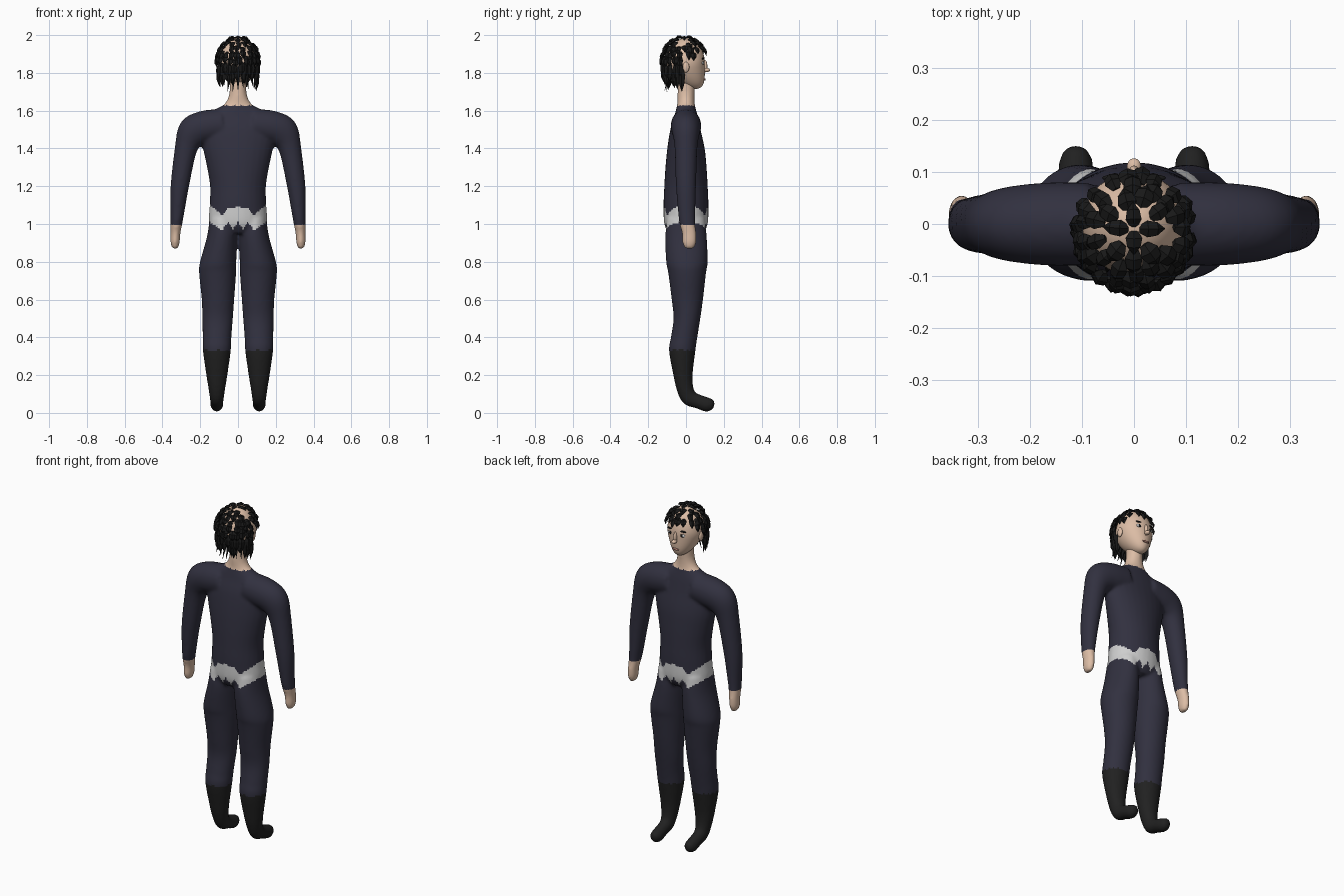
import bpy, bmesh, math, random
from mathutils import Vector

if "Cube" in bpy.data.objects:
    bpy.data.objects.remove(bpy.data.objects["Cube"])

random.seed(4)


def material(name, rgb):
    m = bpy.data.materials.new(name)
    m.diffuse_color = (*rgb, 1)
    m.use_nodes = True
    m.node_tree.nodes["Principled BSDF"].inputs["Base Color"].default_value = m.diffuse_color
    return m


NAVY = material("navy suit", (0.031, 0.030, 0.050))
BOOT = material("boot black", (0.015, 0.015, 0.015))
BELT = material("belt grey", (0.62, 0.62, 0.62))
SKIN = material("skin", (0.72, 0.51, 0.38))
HAIR = material("hair black", (0.009, 0.009, 0.009))
WHITE = material("eye white", (0.75, 0.75, 0.75))
LIP = material("lip", (0.40, 0.20, 0.16))


def finish(bm, name, mats):
    bmesh.ops.recalc_face_normals(bm, faces=bm.faces)
    me = bpy.data.meshes.new(name)
    bm.to_mesh(me)
    bm.free()
    for m in mats:
        me.materials.append(m)
    ob = bpy.data.objects.new(name, me)
    bpy.context.collection.objects.link(ob)
    return ob


def spline(rows, steps=5):
    """Smooth curve through the rows of section values."""
    out = []
    for i in range(len(rows) - 1):
        p0, p1, p2, p3 = (rows[min(max(k, 0), len(rows) - 1)] for k in range(i - 1, i + 3))
        for s in range(steps):
            t = s / steps
            out.append([0.5 * (2 * b + (c - a) * t + (2 * a - 5 * b + 4 * c - d) * t * t
                               + (3 * b - a - 3 * c + d) * t ** 3)
                        for a, b, c, d in zip(p0, p1, p2, p3)])
    return out + [rows[-1]]


def loft(bm, rows, mirror=1, n=28):
    """Closed tube of ellipses: x, y, z, radius 1, radius 2, tilt forward, tilt sideways."""
    rings = []
    for x, y, z, r1, r2, a, b in spline([list(r) + [0] * (7 - len(r)) for r in rows]):
        a, b = math.radians(a), math.radians(b)
        u = Vector((math.cos(b), 0, math.sin(b))) * r1
        v = Vector((0, math.cos(a), math.sin(a))) * r2
        ring = []
        for k in range(n):
            p = Vector((x, y, z)) + u * math.cos(math.tau * k / n) + v * math.sin(math.tau * k / n)
            ring.append(bm.verts.new((p.x * mirror, p.y, p.z)))
        rings.append(ring)
    faces = [bm.faces.new(rings[0]), bm.faces.new(rings[-1])]
    for lo, hi in zip(rings, rings[1:]):
        for k in range(n):
            faces.append(bm.faces.new((lo[k], lo[k - 1], hi[k - 1], hi[k])))
    bmesh.ops.recalc_face_normals(bm, faces=faces)


# Body: torso with neck, arms and legs fused into one skin
torso = [(0, 0, .95, .11, .09), (0, 0, 1.0, .153, .115), (0, 0, 1.1, .15, .119), (0, 0, 1.2, .148, .115),
         (0, 0, 1.3, .164, .109), (0, 0, 1.4, .185, .099), (0, -.003, 1.5, .198, .08),
         (0, 0, 1.57, .175, .062), (0, 0, 1.605, .125, .053), (0, 0, 1.635, .072, .046),
         (0, 0, 1.69, .046, .045), (0, .005, 1.78, .045, .045)]
arm = [(.08, 0, 1.525, .085, .08, 0, 82), (.17, 0, 1.513, .09, .08, 0, 66), (.238, 0, 1.482, .086, .072, 0, 45),
       (.275, 0, 1.4, .06, .06, 0, 14), (.308, 0, 1.2, .049, .053), (.322, .004, 1.05, .036, .045),
       (.327, .008, .995, .031, .041), (.331, .017, .95, .026, .038), (.333, .018, .90, .024, .036),
       (.333, .018, .87, .014, .024)]
leg = [(.08, 0, 1.03, .07, .10), (.085, 0, .93, .080, .110), (.105, .005, .80, .096, .11),
       (.108, .006, .74, .098, .10), (.106, .007, .60, .086, .083), (.108, .005, .50, .081, .071),
       (.111, -.01, .40, .076, .07), (.112, -.02, .33, .074, .07), (.112, -.016, .20, .056, .051),
       (.112, -.003, .12, .043, .044, 15), (.112, .02, .078, .037, .043, 45),
       (.112, .06, .062, .034, .038, 72), (.112, .11, .044, .034, .038, 72),
       (.112, .138, .040, .026, .030, 75), (.112, .15, .039, .010, .012, 75)]
bm = bmesh.new()
loft(bm, torso)
for side in (1, -1):
    loft(bm, arm, side)
    loft(bm, leg, side)
body = finish(bm, "body", [NAVY, BOOT, BELT, SKIN])
bpy.context.view_layer.objects.active = body
body.select_set(True)
mod = body.modifiers.new("fuse", 'REMESH')
mod.mode, mod.voxel_size = 'VOXEL', 0.009
mod = body.modifiers.new("soften", 'SMOOTH')
mod.factor, mod.iterations = 0.5, 5
for name in ("fuse", "soften"):
    bpy.ops.object.modifier_apply(modifier=name)


def level(points, x):
    for (x0, z0), (x1, z1) in zip(points, points[1:]):
        if x <= x1:
            return z0 + (z1 - z0) * (x - x0) / (x1 - x0)
    return points[-1][1]


# Colour areas: boots, zigzag belt, hands and neck
belt_top = [(0, 1.09), (.055, 1.085), (.083, 1.045), (.15, 1.105)]
belt_low = [(0, 1.012), (.027, .972), (.052, 1.012), (.085, .966), (.15, 1.01)]
for f in body.data.polygons:
    x, z = abs(f.center.x), f.center.z
    f.use_smooth = True
    if z < .333:
        f.material_index = 1
    elif (x > .25 and z < .995) or z > 1.628:
        f.material_index = 3
    elif x < .22 and level(belt_low, x) < z < level(belt_top, x):
        f.material_index = 2


def ball(name, mat, at, size, segs=24):
    bm = bmesh.new()
    bmesh.ops.create_uvsphere(bm, u_segments=segs, v_segments=segs // 2 + 4, radius=1)
    for v in bm.verts:
        v.co = Vector(a * b + c for a, b, c in zip(v.co, size, at))
    ob = finish(bm, name, [mat])
    for f in ob.data.polygons:
        f.use_smooth = True
    return ob


# Head with tapering jaw
head = ball("head", SKIN, (0, 0, 1.85), (.1, .1, .135), 36)
for v in head.data.vertices:
    d = max(0, (1.85 - v.co.z) / .135)
    v.co.x *= 1 - .25 * d
    v.co.y += .05 * d * d

# Face
ball("nose_bridge", SKIN, (0, .100, 1.835), (.010, .013, .034), 14)
ball("nose_tip", SKIN, (0, .110, 1.815), (.014, .017, .011), 14)
ball("mouth", LIP, (0, .098, 1.765), (.024, .006, .006), 14)
for s, side in ((1, "right"), (-1, "left")):
    ball(side + "_eye", WHITE, (s * .038, .089, 1.852), (.018, .006, .009), 14)
    ball(side + "_pupil", HAIR, (s * .037, .093, 1.852), (.008, .005, .009), 12)
    ball(side + "_brow", HAIR, (s * .040, .089, 1.876), (.022, .006, .005), 12)
    ball(side + "_ear", SKIN, (s * .098, 0, 1.83), (.010, .018, .028), 14)


# Hair: overlapping leaf-shaped locks laid in rows over the skull
def scalp(theta, phi, lift):
    """phi is 0 at the face; below the widest line the hair hangs down."""
    t = math.radians(min(theta, 90))
    k = math.sin(t)
    drop = max(0, theta - 90) * .0022
    r = lift + .107 - .12 * drop
    return Vector((r * k * math.sin(phi), (r + .007) * k * math.cos(phi) - .010,
                   1.86 + (.124 + lift) * math.cos(t) - drop))


def lock(bm, theta, phi, span, width):
    rings = []
    for t, w, lift in ((0, .45, -.002), (.3, 1, .007), (.65, .8, .011), (1, .04, .008)):
        c = scalp(theta + span * t, phi, lift)
        across = Vector((math.cos(phi), -math.sin(phi), 0)) * width * w
        out = (c - Vector((0, -.01, min(c.z, 1.86)))).normalized() * .009 * w
        rings.append([bm.verts.new(p) for p in (c - across, c + out, c + across, c - out)])
    bm.faces.new(rings[0])
    bm.faces.new(rings[-1])
    for lo, hi in zip(rings, rings[1:]):
        for k in range(4):
            bm.faces.new((lo[k - 1], lo[k], hi[k], hi[k - 1]))


bm = bmesh.new()
for row, theta in enumerate((4, 20, 35, 49, 63, 77, 91, 104)):
    count = max(4, round(25 * math.sin(math.radians(min(theta, 90)))))
    for i in range(count):
        phi = math.tau * (i + .5 * (row % 2)) / count + random.uniform(-.08, .08)
        a = abs(math.degrees(math.atan2(math.sin(phi), math.cos(phi))))
        limit = 50 if a < 55 else 64 if a < 86 else 120
        if theta > limit or (theta < 50 and random.random() < .10):
            continue
        span = random.uniform(21, 27)
        if theta > 85:
            span = random.uniform(30, 46) if a > 125 else random.uniform(42, 58)
        lock(bm, theta + random.uniform(-3, 3), phi, span, random.uniform(.015, .020))
finish(bm, "hair", [HAIR])

# Loose nape strands
bm = bmesh.new()
for i in range(7):
    x = (i - 3) * .022
    tip = Vector((x * 1.25, -.115 + abs(x) * .4, 1.695 + random.uniform(0, .025)))
    root = Vector((x, -.085 + abs(x) * .3, 1.80))
    ring = [bm.verts.new(root + Vector((.012 * c, .010 * s, 0))) for c, s in ((1, 0), (0, 1), (-1, 0), (0, -1))]
    end = bm.verts.new(tip)
    bm.faces.new(ring)
    for k in range(4):
        bm.faces.new((ring[k - 1], ring[k], end))
finish(bm, "nape_strands", [HAIR])
